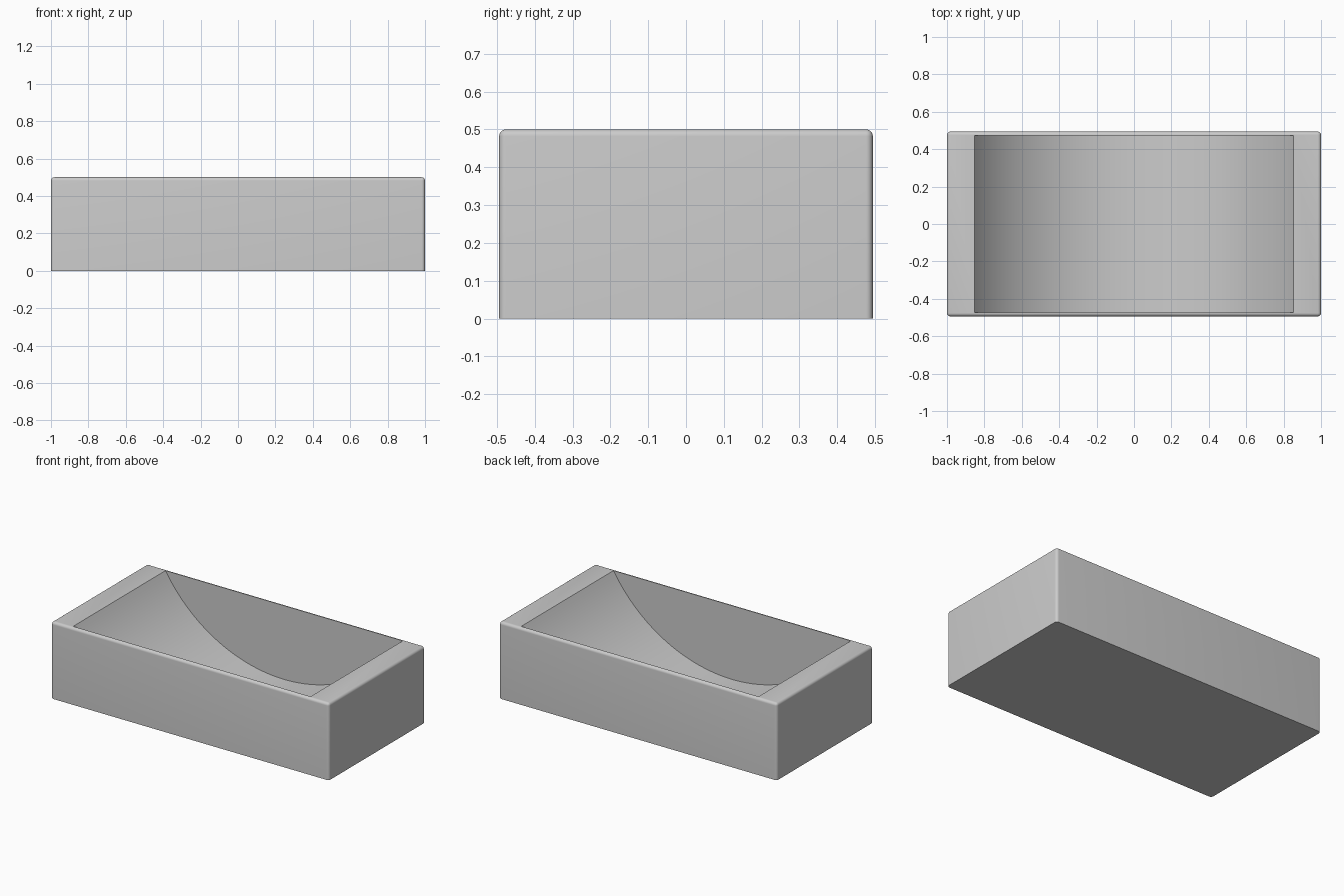
import bpy
import bmesh
import math

if "Cube" in bpy.data.objects:
    bpy.data.objects.remove(bpy.data.objects["Cube"])

HALF_X, HALF_Y, HEIGHT = 1.0, 0.494, 0.5
BOWL_X, BOWL_Y, RADIUS = 0.854, 0.4745, 1.0
ROUND = 0.018

stone = bpy.data.materials.new("plain grey")
stone.diffuse_color = (0.6, 0.6, 0.6, 1.0)
stone.use_nodes = True
stone.node_tree.nodes["Principled BSDF"].inputs["Base Color"].default_value = stone.diffuse_color


def add_object(name, bm):
    bmesh.ops.recalc_face_normals(bm, faces=bm.faces)
    mesh = bpy.data.meshes.new(name)
    bm.to_mesh(mesh)
    bm.free()
    mesh.materials.append(stone)
    obj = bpy.data.objects.new(name, mesh)
    bpy.context.collection.objects.link(obj)
    return obj


# Basin block: rounded upright and top edges, sharp underside
bm = bmesh.new()
bmesh.ops.create_cube(bm, size=1.0)
for v in bm.verts:
    v.co = (v.co.x * 2 * HALF_X, v.co.y * 2 * HALF_Y, (v.co.z + 0.5) * HEIGHT)
edges = [e for e in bm.edges if max(v.co.z for v in e.verts) > 0.1]
bmesh.ops.bevel(bm, geom=edges, offset=ROUND, offset_type='OFFSET',
                segments=6, profile=0.5, affect='EDGES')
basin = add_object("basin", bm)

# Hollow cutter: circular arc profile carried across the depth
bm = bmesh.new()
centre_z = HEIGHT + math.sqrt(RADIUS ** 2 - BOWL_X ** 2)
half_angle = math.asin(BOWL_X / RADIUS)
STEPS = 64
profile = [(-BOWL_X, HEIGHT + 0.2)]
for i in range(STEPS + 1):
    a = -half_angle + 2 * half_angle * i / STEPS
    profile.append((RADIUS * math.sin(a), centre_z - RADIUS * math.cos(a)))
profile.append((BOWL_X, HEIGHT + 0.2))
face = bm.faces.new([bm.verts.new((x, -BOWL_Y, z)) for x, z in profile])
side = bmesh.ops.extrude_face_region(bm, geom=[face])
bmesh.ops.translate(bm, vec=(0, 2 * BOWL_Y, 0),
                    verts=[g for g in side["geom"] if isinstance(g, bmesh.types.BMVert)])
cutter = add_object("hollow_cutter", bm)

# Carve the hollow, then drop the cutter
bpy.context.view_layer.objects.active = basin
basin.select_set(True)
cut = basin.modifiers.new("hollow", 'BOOLEAN')
cut.operation = 'DIFFERENCE'
cut.solver = 'EXACT'
cut.object = cutter
bpy.ops.object.modifier_apply(modifier=cut.name)
bpy.data.objects.remove(cutter, do_unlink=True)
bpy.ops.object.shade_smooth_by_angle(angle=math.radians(30))
